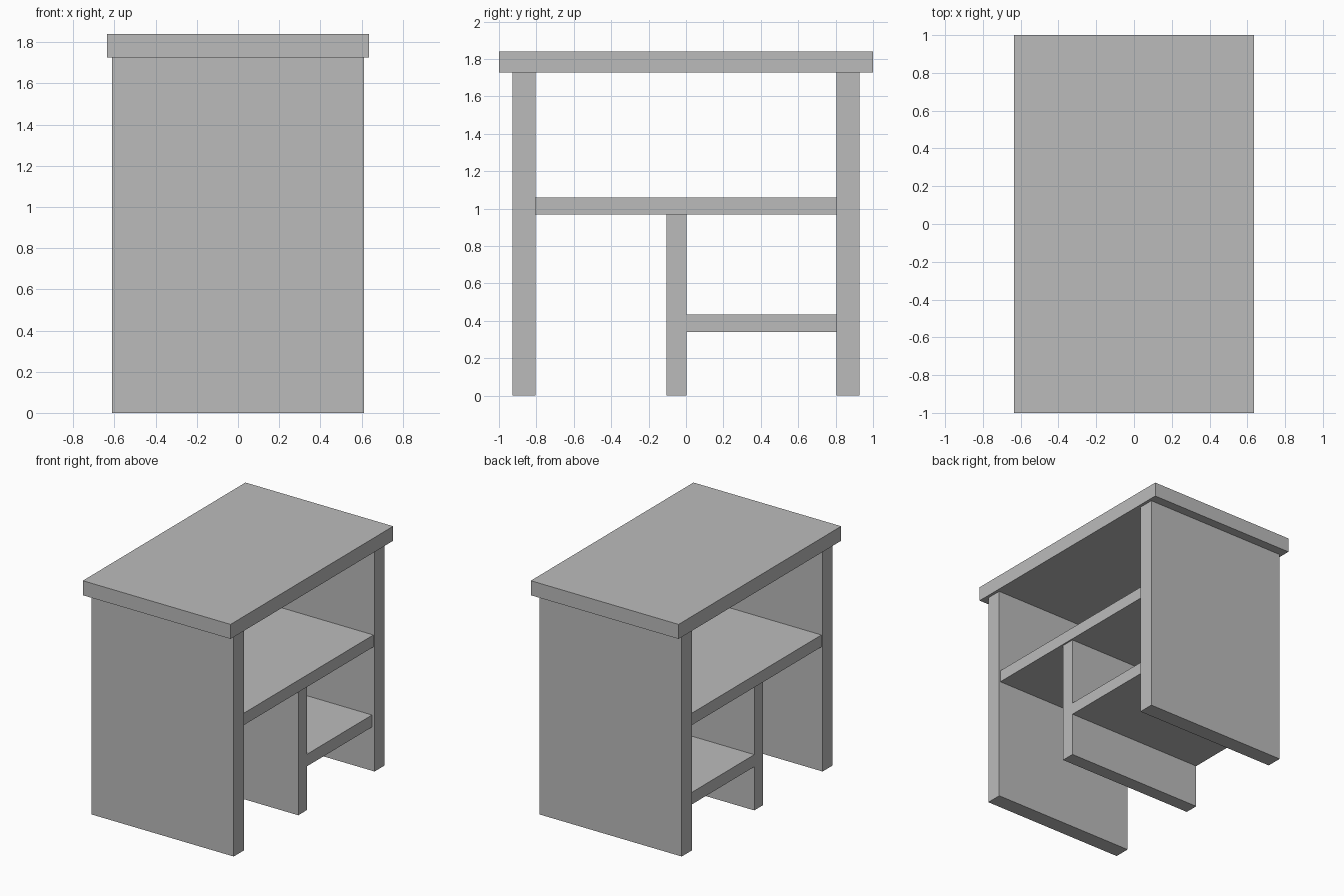
import bpy

if "Cube" in bpy.data.objects:
    bpy.data.objects.remove(bpy.data.objects["Cube"])

grey = bpy.data.materials.new("plain grey")
grey.diffuse_color = (0.5, 0.5, 0.5, 1.0)
grey.use_nodes = True
grey.node_tree.nodes["Principled BSDF"].inputs["Base Color"].default_value = grey.diffuse_color


def board(name, half_x, y0, y1, z0, z1):
    """Flat board centred on x = 0, given by its extents."""
    bpy.ops.mesh.primitive_cube_add(size=1, location=(0, (y0 + y1) / 2, (z0 + z1) / 2))
    ob = bpy.context.object
    ob.name = name
    ob.scale = (2 * half_x, y1 - y0, z1 - z0)
    bpy.ops.object.transform_apply(location=False, rotation=False, scale=True)
    ob.data.materials.append(grey)
    return ob


# Table top with overhang
board("top_board", 0.636, -1.0, 1.0, 1.727, 1.84)

# End panels
board("front_panel", 0.613, -0.928, -0.804, 0.0, 1.727)
board("back_panel", 0.613, 0.804, 0.928, 0.0, 1.727)

# Full-width shelf, slightly recessed
board("upper_shelf", 0.603, -0.804, 0.804, 0.967, 1.06)

# Upright divider and the small shelf beside it
board("divider", 0.591, -0.103, 0.004, 0.0, 0.967)
board("lower_shelf", 0.591, 0.004, 0.804, 0.34, 0.434)
